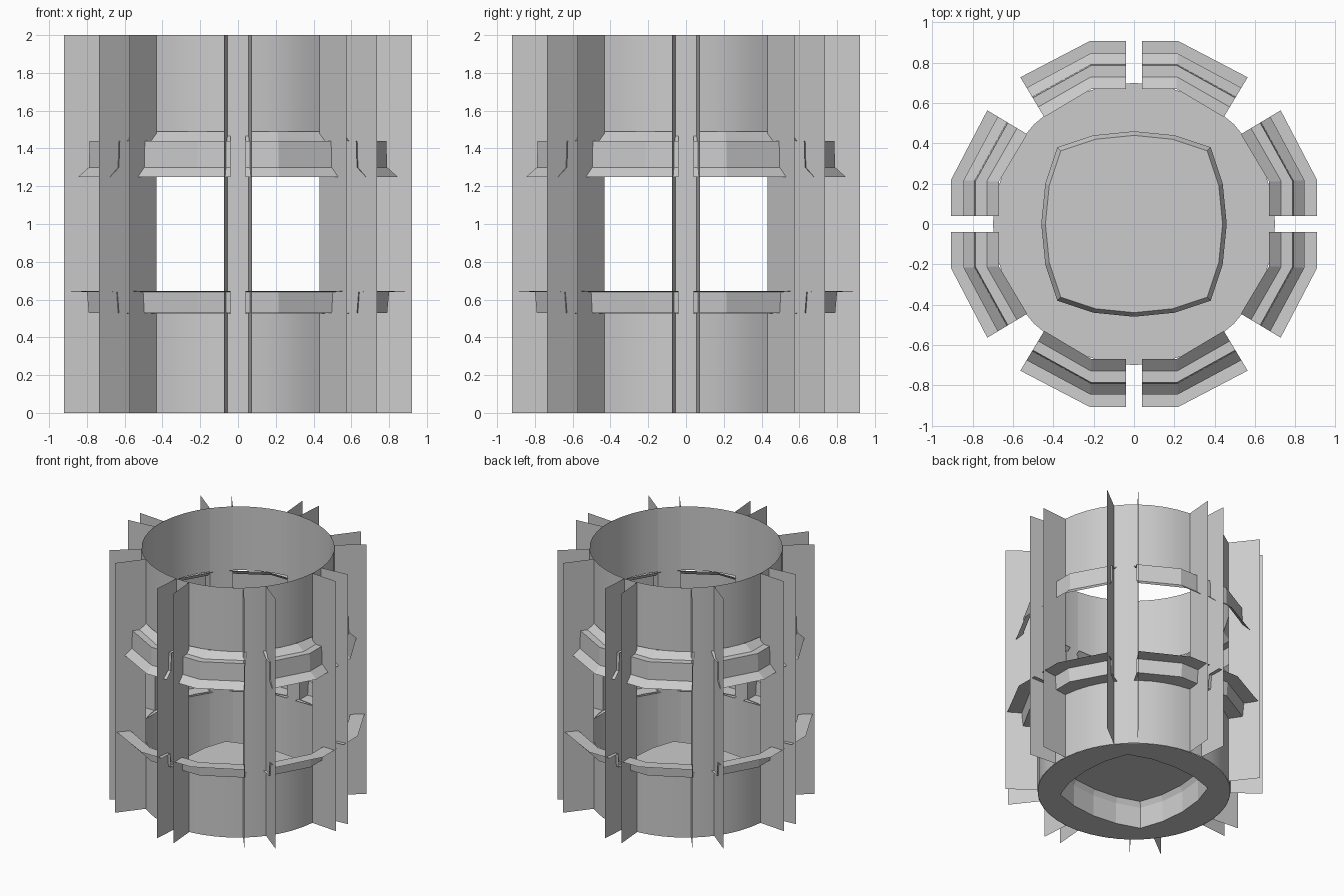
import bpy, bmesh, math
from math import sin, cos, radians

if "Cube" in bpy.data.objects:
    bpy.data.objects.remove(bpy.data.objects["Cube"])

def make(name, faces, smooth=False):
    """Object from a list of faces, each a list of points; shared corners are welded."""
    bm = bmesh.new()
    for f in faces:
        bm.faces.new([bm.verts.new(p) for p in f])
    bmesh.ops.remove_doubles(bm, verts=bm.verts, dist=0.0005)
    bmesh.ops.recalc_face_normals(bm, faces=bm.faces)
    me = bpy.data.meshes.new(name)
    bm.to_mesh(me)
    bm.free()
    ob = bpy.data.objects.new(name, me)
    bpy.context.collection.objects.link(ob)
    if smooth:
        bpy.ops.object.select_all(action='DESELECT')
        ob.select_set(True)
        bpy.context.view_layer.objects.active = ob
        bpy.ops.object.shade_smooth_by_angle(angle=radians(30))
    return ob

def polar(r, deg, z):
    return (r * sin(radians(deg)), -r * cos(radians(deg)), z)

def turn(p, quarter, side=1):
    """Mirror a point in x, then turn it by quarter turns."""
    x, y, z = p[0] * side, p[1], p[2]
    for _ in range(quarter):
        x, y = -y, x
    return (x, y, z)

def strip(a, b):
    """Quads between two open lines of points."""
    return [[a[i], a[i + 1], b[i + 1], b[i]] for i in range(len(a) - 1)]

R, H = 0.70, 2.0
A0, A1 = 4.6, 38.0           # angles of the fins beside each panel
PANEL = [A0 + (A1 - A0) * i / 4 for i in range(5)]
copies = [(q, s) for q in range(4) for s in (1, -1)]

def arc(angles, z):
    return [polar(R, a, z) for a in angles]

# Wall: lower panels, upper panels, full-height columns between the fins
lower, upper, columns, fins = [], [], [], []
for q, s in copies:
    t = lambda f: [turn(p, q, s) for p in f]
    lower += [t(f) for f in strip(arc(PANEL, 0), arc(PANEL, 0.53))]
    upper += [t(f) for f in strip(arc(PANEL, 1.49), arc(PANEL, H))]
    for span in ((0, A0), (A1, 45)):
        columns += [t(f) for f in strip(arc(span, 0), arc(span, H))]
    # Thin radial fins
    for a, tip in ((A0, 0.925), (A1, 0.935)):
        fins.append(t([polar(R, a, 0), polar(tip, a, 0), polar(tip, a, H), polar(R, a, H)]))
make("lower_wall", lower, True)
make("upper_wall", upper, True)
make("columns", columns, True)
make("fins", fins)

# Bent skirts: one profile carried along a two-segment path, eight times
def skirt(name, profile):
    def row(r, z):
        k = (r - 0.67) / 0.24
        return [(0.04, -r, z), (0.21 + 0.01 * k, -r, z),
                (0.445 + 0.12 * k, -0.53 - 0.20 * k, z)]
    faces = []
    for q, s in copies:
        for a, b in zip(profile, profile[1:]):
            faces += [[turn(p, q, s) for p in f] for f in strip(row(*a), row(*b))]
    make(name, faces)

skirt("upper_skirt", [(0.67, 1.49), (0.73, 1.44), (0.785, 1.44), (0.79, 1.30), (0.845, 1.25)])
skirt("lower_skirt", [(0.67, 0.525), (0.79, 0.53), (0.80, 0.64), (0.907, 0.645)])

# Base: flat ring with a raised rounded-square platform
def square(k, z):
    side = [(-0.38, -0.38), (-0.20, -0.44), (0, -0.46), (0.20, -0.44)]
    return [turn((x * k, y * k, z), q) for q in range(4) for x, y in side]

inner = square(1, 0)
inner += inner[:1]
rim = []
for p in inner[:-1]:
    d = math.hypot(p[0], p[1])
    rim.append((p[0] * R / d, p[1] * R / d, 0))
# extra rim points keep the outer edge round
base = []
for i in range(16):
    p, n = rim[i], rim[(i + 1) % 16]
    m = ((p[0] + n[0]) / 2, (p[1] + n[1]) / 2)
    d = math.hypot(*m)
    base.append([inner[i], p, (m[0] * R / d, m[1] * R / d, 0), n, inner[i + 1]])
make("base_ring", base)

mid, top = square(1, 0.17), square(0.955, 0.21)
platform = strip(inner, mid + mid[:1]) + strip(mid + mid[:1], top + top[:1]) + [top]
make("platform", platform)
